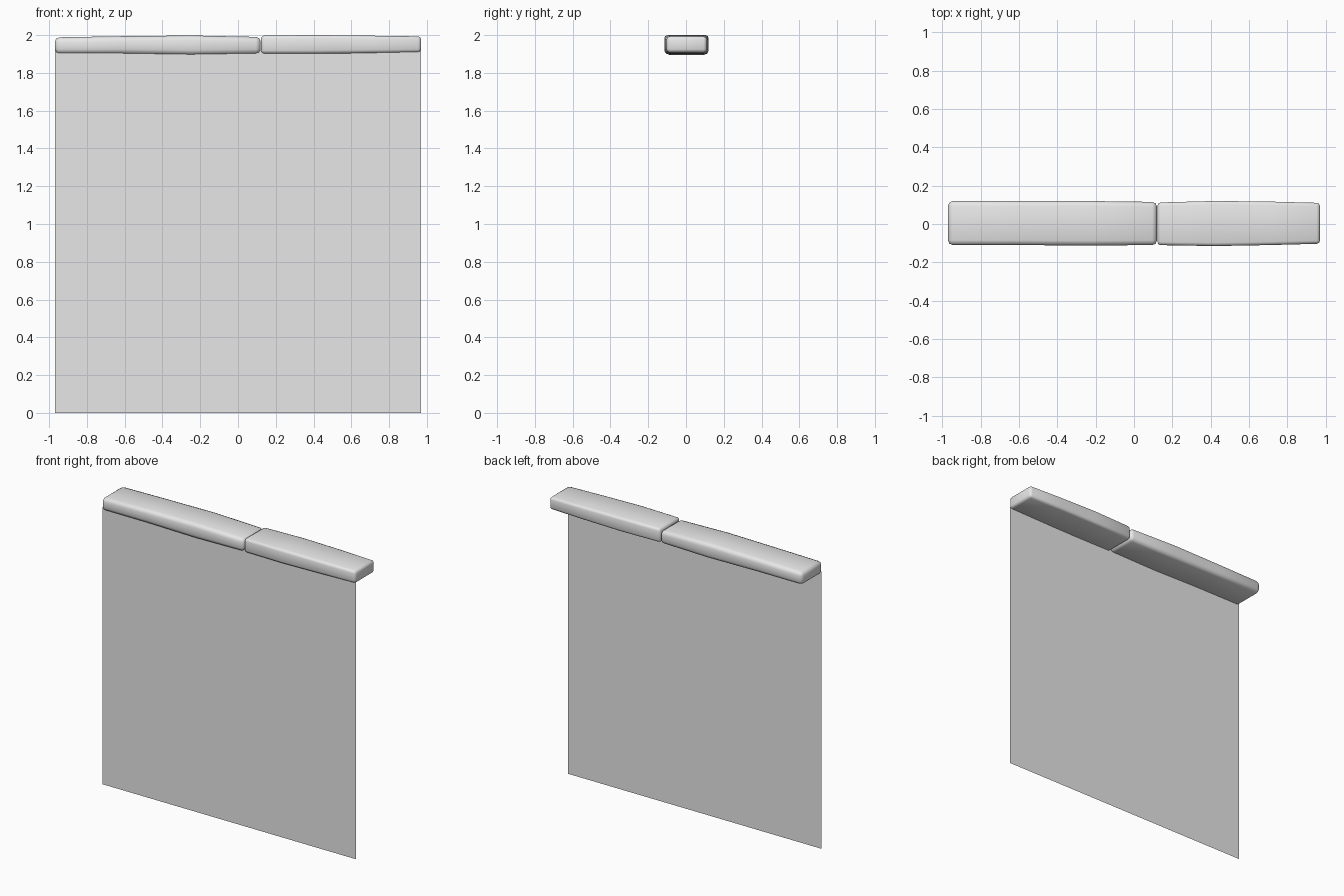
import bpy, bmesh

cube = bpy.data.objects.get("Cube")
if cube:
    bpy.data.objects.remove(cube, do_unlink=True)

# One plain grey for everything
grey = bpy.data.materials.new("light_grey")
grey.use_nodes = True
grey.diffuse_color = (0.8, 0.8, 0.8, 1)
grey.node_tree.nodes["Principled BSDF"].inputs["Base Color"].default_value = (0.8, 0.8, 0.8, 1)


def add_object(name, bm):
    bmesh.ops.recalc_face_normals(bm, faces=bm.faces)
    mesh = bpy.data.meshes.new(name)
    bm.to_mesh(mesh)
    bm.free()
    mesh.materials.append(grey)
    obj = bpy.data.objects.new(name, mesh)
    bpy.context.collection.objects.link(obj)
    return obj


def cap_stone(name, stations, bevel):
    """Loft a box through (x, front, back, bottom, top) stations and soften its edges."""
    bm = bmesh.new()
    rings = []
    for x, front, back, bottom, top in stations:
        corners = ((front, bottom), (back, bottom), (back, top), (front, top))
        rings.append([bm.verts.new((x, y, z)) for y, z in corners])
    for a, b in zip(rings, rings[1:]):
        for i in range(4):
            j = (i + 1) % 4
            bm.faces.new((a[i], a[j], b[j], b[i]))
    bm.faces.new(rings[0])
    bm.faces.new(rings[-1])
    stone = add_object(name, bm)
    for face in stone.data.polygons:
        face.use_smooth = True
    mod = stone.modifiers.new("soft_edges", "BEVEL")
    mod.width = bevel
    mod.segments = 2
    mod.limit_method = "ANGLE"
    mod.harden_normals = False
    return stone


# Two slightly uneven stones laid end to end
cap_stone("long_cap_stone", [
    (-0.97, -0.11, 0.12, 1.90, 1.988),
    (-0.62, -0.11, 0.12, 1.90, 1.994),
    (-0.25, -0.112, 0.12, 1.895, 1.998),
    (0.12, -0.11, 0.115, 1.90, 1.99),
], 0.025)
cap_stone("short_cap_stone", [
    (0.122, -0.11, 0.112, 1.902, 1.998),
    (0.42, -0.115, 0.12, 1.902, 2.0),
    (0.7, -0.11, 0.117, 1.905, 1.997),
    (0.97, -0.103, 0.11, 1.908, 1.993),
], 0.017)

# Flat wall sheet below the front edge of the stones
bm = bmesh.new()
bm.faces.new([bm.verts.new((x, -0.095, z))
              for x, z in ((-0.97, 0), (0.97, 0), (0.97, 1.92), (-0.97, 1.92))])
add_object("wall_sheet", bm)
